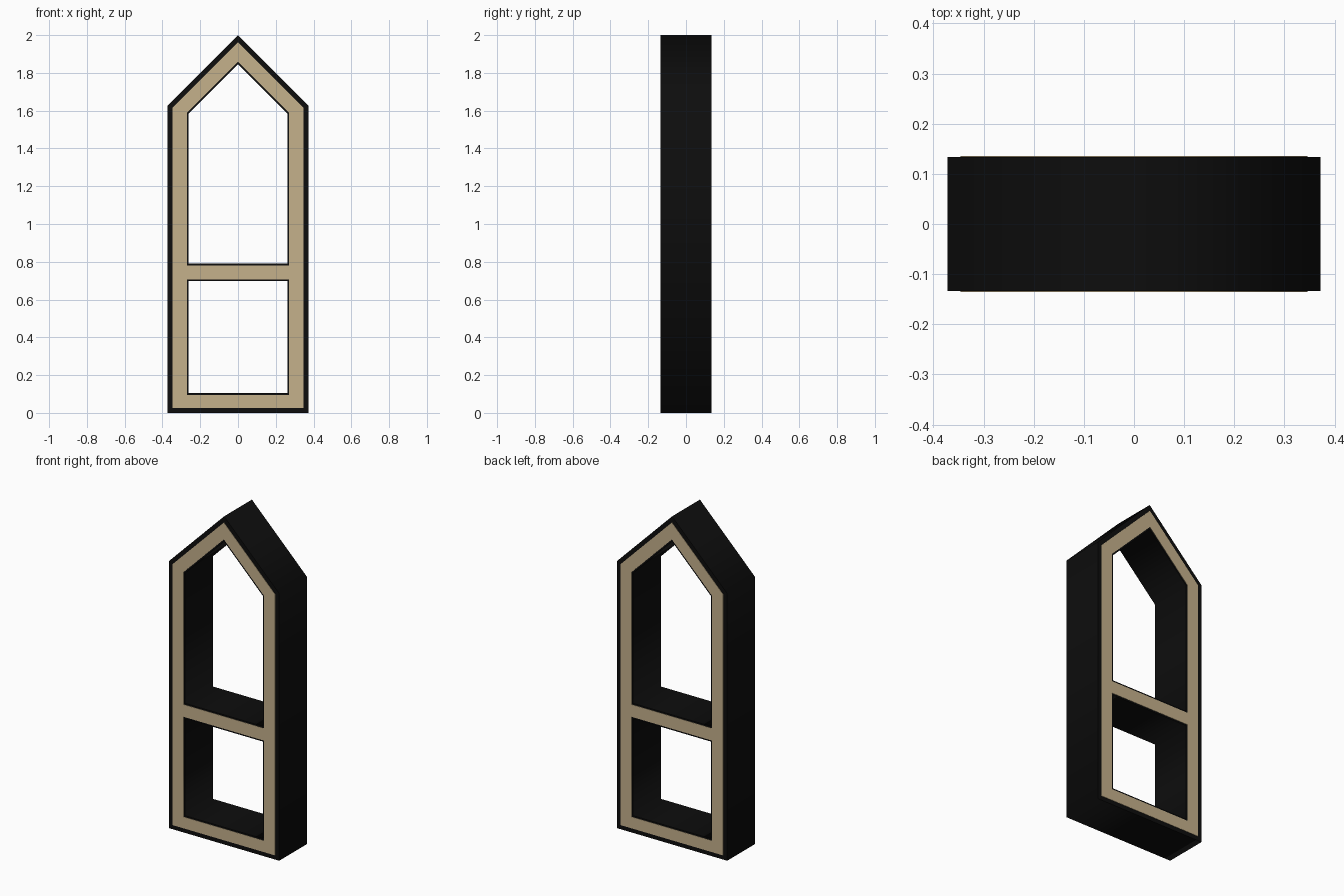
import bpy
import math

cube = bpy.data.objects.get("Cube")
if cube:
    bpy.data.objects.remove(cube, do_unlink=True)


def material(name, rgb):
    mat = bpy.data.materials.new(name)
    mat.use_nodes = True
    color = (*rgb, 1.0)
    mat.diffuse_color = color
    bsdf = mat.node_tree.nodes["Principled BSDF"]
    bsdf.inputs["Base Color"].default_value = color
    return mat


black = material("black_trim", (0.004, 0.004, 0.004))
tan = material("tan_wood", (0.56, 0.44, 0.26))


def gable(half, bottom, shoulder):
    """Upright outline with a 45 degree pointed top."""
    return [(-half, bottom), (half, bottom), (half, shoulder),
            (0, shoulder + half), (-half, shoulder)]


def box(half, bottom, top):
    return [(-half, bottom), (half, bottom), (half, top), (-half, top)]


def slab(name, loops, half_depth, y, mat):
    """Extrude an outline with holes into an upright slab."""
    curve = bpy.data.curves.new(name, "CURVE")
    curve.dimensions = "2D"
    curve.fill_mode = "BOTH"
    curve.extrude = half_depth
    for points in loops:
        spline = curve.splines.new("POLY")
        spline.points.add(len(points) - 1)
        for p, (x, z) in zip(spline.points, points):
            p.co = (x, z, 0, 1)
        spline.use_cyclic_u = True
    obj = bpy.data.objects.new(name, curve)
    bpy.context.collection.objects.link(obj)
    obj.rotation_euler.x = math.pi / 2
    obj.location.y = y
    curve.materials.append(mat)
    bpy.ops.object.select_all(action="DESELECT")
    obj.select_set(True)
    bpy.context.view_layer.objects.active = obj
    bpy.ops.object.convert(target="MESH")
    return bpy.context.object


# Deep black frame with an upper pointed opening and a lower square one
slab("window_frame",
     [gable(0.372, 0, 1.628), gable(0.262, 0.79, 1.585), box(0.262, 0.105, 0.697)],
     0.134, 0, black)

# Thin tan facing on the front and the back, leaving a black rim
for name, side in (("front_facing", -1), ("back_facing", 1)):
    slab(name,
         [gable(0.346, 0.026, 1.617), gable(0.271, 0.781, 1.589), box(0.271, 0.115, 0.707)][:1]
         + [gable(0.271, 0.781, 1.589), box(0.271, 0.096, 0.706)],
         0.001, side * 0.135, tan)
